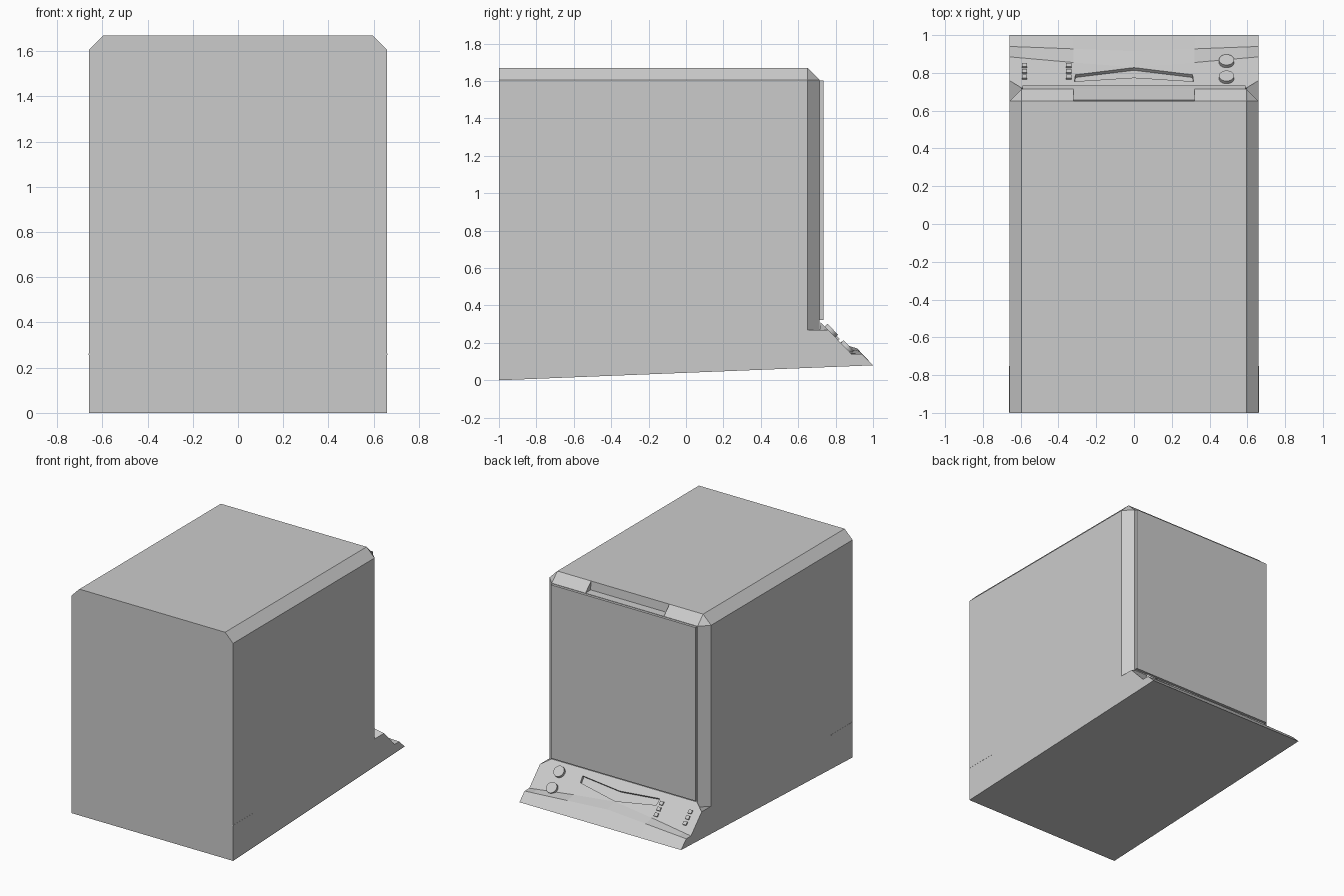
import bpy, bmesh, math
from mathutils import Vector, Matrix

if "Cube" in bpy.data.objects:
    bpy.data.objects.remove(bpy.data.objects["Cube"])

SLOPE = 0.17 / 0.165                      # fall of the control panel
N = Vector((0, SLOPE, 1)).normalized()    # panel normal
TILT = math.atan2(SLOPE, 1)


def panel(x, y, lift=0.0):
    return Vector((x, y, 0.14 + (0.885 - y) * SLOPE)) + N * lift


def finish(name, bm):
    bmesh.ops.recalc_face_normals(bm, faces=bm.faces)
    me = bpy.data.meshes.new(name)
    bm.to_mesh(me)
    bm.free()
    ob = bpy.data.objects.new(name, me)
    bpy.context.collection.objects.link(ob)
    return ob


def loft(name, rings):
    bm = bmesh.new()
    vs = [[bm.verts.new(p) for p in r] for r in rings]
    n = len(rings[0])
    for a, b in zip(vs, vs[1:]):
        for i in range(n):
            bm.faces.new((a[i], a[(i + 1) % n], b[(i + 1) % n], b[i]))
    bm.faces.new(vs[0])
    bm.faces.new(vs[-1])
    bmesh.ops.remove_doubles(bm, verts=bm.verts, dist=1e-5)
    bmesh.ops.dissolve_limit(bm, angle_limit=math.radians(0.5),
                             verts=bm.verts, edges=bm.edges)
    return finish(name, bm)


def box(name, center, size, tilt=0.0):
    bm = bmesh.new()
    m = (Matrix.Translation(center) @ Matrix.Rotation(-tilt, 4, 'X')
         @ Matrix.Diagonal((*size, 1)))
    bmesh.ops.create_cube(bm, size=1, matrix=m)
    return finish(name, bm)


# Cabinet: side-profile sections (y, z) lofted across x
def section(x, notch=False):
    a = abs(x)
    edge = a > 0.6
    t = a / 0.66
    ridge = (0.915 + 0.025 * t, 0.17 - 0.03 * t)
    vy = 0.83 + 0.025 * a / 0.32 if a <= 0.32 else 0.855 + 0.03 * (a - 0.32) / 0.34
    v = panel(x, vy)
    pts = [(-1, 0), (1, 0.08), ridge, (v.y, v.z)]
    if edge:
        pts += [(0.76, 0.27), (0.65, 0.27)] + [(0.65, 1.605)] * 3 + [(-1, 1.605)]
    else:
        mid = (0.656, 1.607) if notch else (0.6825, 1.6375)
        pts += [(0.72, 0.31), (0.715, 0.27), (0.715, 1.605), mid,
                (0.65, 1.67), (-1, 1.67)]
    return [(x, y, z) for y, z in pts]


half = [(0.66, False), (0.595, False), (0.32, False), (0.32, True)]
stations = [(-x, k) for x, k in half] + [(0, True)] + half[::-1]
cabinet = loft("cabinet", [section(x, k) for x, k in stations])

# Bent slot recessed into the control panel
outline = [(-0.315, 0.755), (0, 0.775), (0.315, 0.755),
           (0.31, 0.79), (0, 0.828), (-0.31, 0.79)]
cutter = loft("slot_cutter", [[panel(x, y, h) for x, y in outline]
                              for h in (-0.02, 0.03)])
cutter.hide_render = True
cutter.hide_set(True)
mod = cabinet.modifiers.new("slot", 'BOOLEAN')
mod.operation = 'DIFFERENCE'
mod.solver = 'EXACT'
mod.object = cutter

# Raised face plate
box("face_plate", (0, 0.722, 0.962), (1.18, 0.024, 1.28))

# Two round knobs
for i, y in enumerate((0.77, 0.855)):
    bm = bmesh.new()
    bmesh.ops.create_cone(bm, cap_ends=True, segments=24, radius1=0.04,
                          radius2=0.04, depth=0.035,
                          matrix=Matrix.Translation(panel(0.49, y, 0.003))
                          @ Matrix.Rotation(-TILT, 4, 'X'))
    finish(f"knob_{i + 1}", bm)

# Two columns of small buttons
for x in (-0.58, -0.345):
    for y in (0.775, 0.805, 0.835):
        box("button", panel(x, y, 0.002), (0.028, 0.026, 0.016), TILT)

# Thin side seams
for s in (-1, 1):
    box("side_seam", (s * 0.659, -0.875, 0.26), (0.004, 0.248, 0.006))
